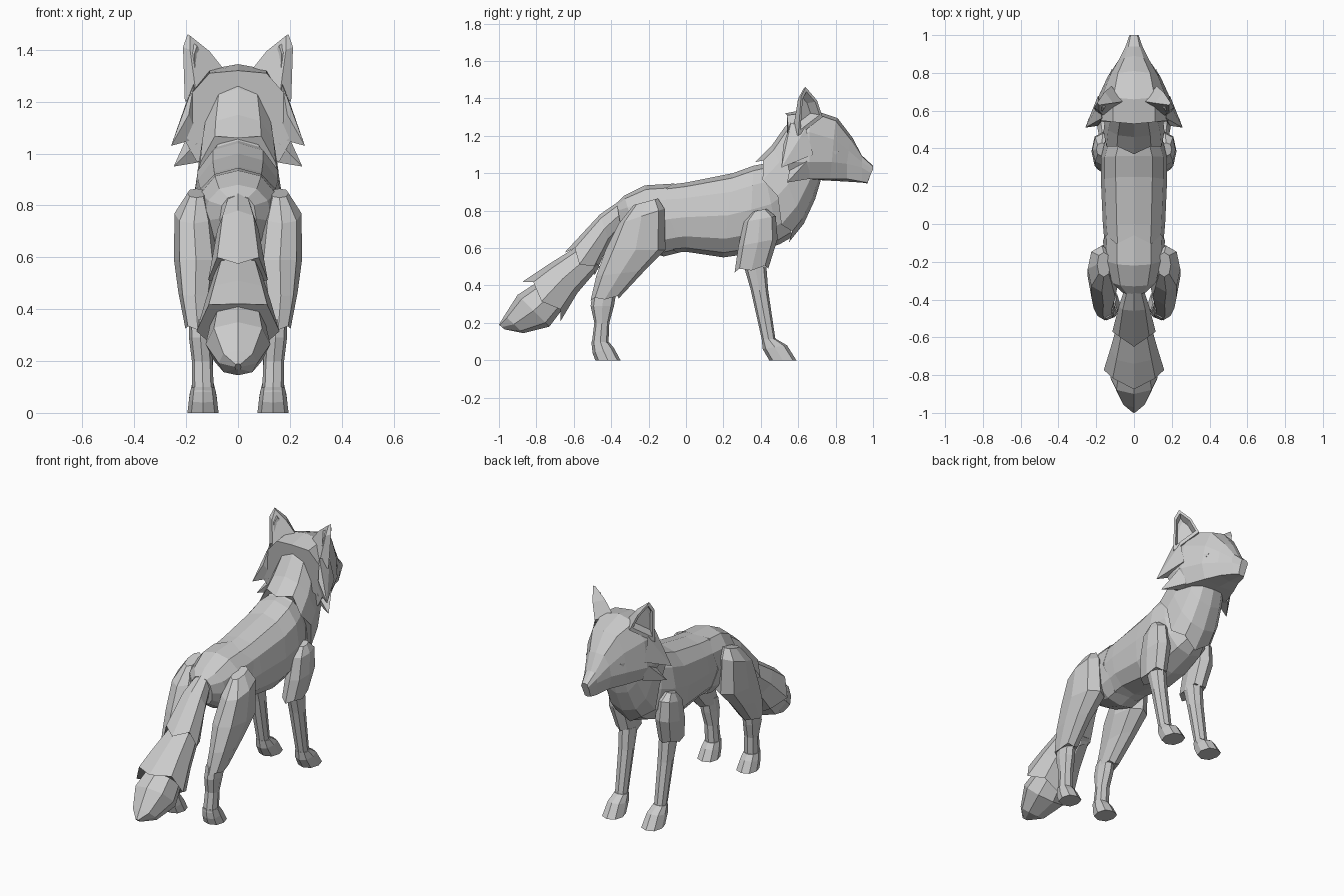
import bpy, bmesh
from math import sin, cos, pi, copysign
from mathutils import Vector


def finish(name, bm, mirror=False):
    bmesh.ops.recalc_face_normals(bm, faces=bm.faces[:])
    me = bpy.data.meshes.new(name)
    bm.to_mesh(me)
    bm.free()
    ob = bpy.data.objects.new(name, me)
    bpy.context.collection.objects.link(ob)
    if mirror:
        ob.modifiers.new("mirror", 'MIRROR')
    return ob


def loft(name, rings, mirror=False):
    """Skin a list of point rings and cap both ends."""
    bm = bmesh.new()
    vs = [[bm.verts.new(p) for p in r] for r in rings]
    for a, b in zip(vs, vs[1:]):
        n = len(a)
        for i in range(n):
            j = (i + 1) % n
            bm.faces.new((a[i], a[j], b[j], b[i]))
    bm.faces.new(vs[0])
    bm.faces.new(vs[-1])
    return finish(name, bm, mirror)


def limb(name, secs, x=None, n=8, power=0.85, jag=0):
    """Loft through sections (y0, z0, y1, z1, half width[, x centre])."""
    rings = []
    for s in secs:
        a, b = Vector((0, s[0], s[1])), Vector((0, s[2], s[3]))
        mid, half = (a + b) / 2, (a - b) / 2
        cx = s[5] if len(s) > 5 else 0
        ring = []
        for i in range(n):
            t = 2 * pi * i / n
            c, d = [copysign(abs(v) ** power, v) if abs(v) > 1e-6 else 0 for v in (cos(t), sin(t))]
            ring.append(mid + half * c + Vector((cx + s[4] * d, 0, 0)))
        rings.append(ring)
    if jag:  # ragged fur edge: pull every other end point back
        for i in range(1, n, 2):
            rings[-1][i] = rings[-1][i].lerp(rings[-2][i], jag)
    return loft(name, rings, x is not None)


def hull(name, pts):
    bm = bmesh.new()
    for p in pts:
        bm.verts.new(p)
    bmesh.ops.convex_hull(bm, input=bm.verts[:])
    return finish(name, bm, True)


# Trunk
limb("rump", [(-.37, .84, -.34, .66, .07), (-.33, .88, -.25, .60, .13),
              (-.22, .935, -.12, .555, .16), (-.06, .945, -.04, .575, .165)], n=12, jag=.3)
limb("torso", [(-.2, .925, -.12, .57, .15), (0, .95, 0, .58, .165), (.25, 1.0, .2, .55, .175),
               (.36, 1.04, .34, .57, .175), (.41, 1.05, .5, .62, .15), (.46, 1.1, .57, .66, .11)], n=12)
limb("neck", [(.59, 1.31, .72, .96, .12), (.53, 1.25, .69, .86, .135), (.46, 1.15, .63, .73, .155),
              (.37, 1.06, .55, .63, .165)], n=12, jag=.35)

# Head: half outlines from top to chin, mirrored into rings
half_rings = [
    [(0, .53, 1.32), (.11, .54, 1.31), (.19, .55, 1.22), (.21, .54, 1.06), (.16, .56, .97), (0, .62, .98)],
    [(0, .66, 1.345), (.11, .67, 1.325), (.175, .66, 1.22), (.195, .66, 1.06), (.15, .66, .97), (0, .68, .965)],
    [(0, .81, 1.295), (.085, .80, 1.28), (.125, .79, 1.18), (.14, .78, 1.06), (.11, .77, .97), (0, .77, .96)],
    [(0, .89, 1.19), (.05, .88, 1.18), (.08, .87, 1.12), (.085, .86, 1.05), (.07, .86, .97), (0, .86, .955)],
    [(0, .94, 1.095), (.03, .94, 1.09), (.045, .94, 1.06), (.045, .94, 1.03), (.04, .94, .955), (0, .94, .95)],
    [(0, 1.0, 1.04), (.018, 1.0, 1.035), (.024, 1.0, 1.02), (.024, .99, 1.0), (.02, .97, .95), (0, .97, .945)],
]
loft("head", [h + [(-x, y, z) for x, y, z in h[-2:0:-1]] for h in half_rings])
hull("upper_cheek_fur", [(.17, .56, 1.27), (.185, .64, 1.24), (.19, .68, 1.1), (.15, .57, 1.06),
                         (.19, .52, 1.15), (.258, .51, 1.03)])
hull("lower_cheek_fur", [(.19, .66, 1.08), (.15, .56, 1.05), (.13, .60, .97), (.16, .66, .97),
                         (.248, .54, .95)])
hull("eye", [(.118, .82, 1.12), (.15, .74, 1.12), (.125, .80, 1.10), (.1, .78, 1.11)])

# Ears: back shell, rim and hollow
rim = [Vector(p) for p in ((.205, .60, 1.2), (.212, .615, 1.41), (.195, .64, 1.46), (.155, .70, 1.39), (.12, .73, 1.3))]
back = [(.16, .57, 1.22), (.185, .60, 1.40), (.185, .63, 1.455), (.11, .64, 1.395), (.05, .65, 1.32)]
centre = sum(rim, Vector()) / 5
inner = [p.lerp(centre, .22) for p in rim]
deep = [p.lerp(centre, .4) + Vector((-.03, -.035, 0)) for p in rim]
loft("ear", [back, rim, inner, deep], True)

# Front legs
limb("front_upper_leg", [(.36, .795, .43, .81, .03, .17), (.31, .74, .48, .77, .055, .165),
                         (.28, .61, .49, .65, .065, .16), (.26, .47, .44, .49, .055, .145)], 1, jag=.12)
limb("front_lower_leg", [(.31, .5, .43, .5, .047, .138), (.345, .38, .44, .37, .044, .136),
                         (.41, .09, .48, .1, .036, .135)], 1)
limb("front_paw", [(.405, .11, .48, .115, .042, .135), (.41, .06, .54, .08, .052, .135),
                   (.445, 0, .59, 0, .06, .135)], 1)

# Hind legs
limb("thigh", [(-.28, .83, -.15, .865, .035, .16), (-.36, .73, -.115, .81, .075, .17),
               (-.43, .59, -.11, .59, .085, .162), (-.48, .45, -.22, .48, .065, .165),
               (-.51, .32, -.36, .33, .048, .155)], 1, jag=.1)
limb("hind_lower_leg", [(-.5, .36, -.37, .38, .042, .148), (-.51, .29, -.385, .29, .044, .145),
                        (-.49, .2, -.41, .2, .04, .138), (-.505, .08, -.415, .08, .042, .135)], 1)
limb("hind_paw", [(-.505, .1, -.41, .095, .046, .135), (-.5, .04, -.385, .065, .054, .135),
                  (-.485, 0, -.35, 0, .06, .135)], 1)

# Tail in three overlapping tufts
limb("tail_root", [(-.33, .87, -.3, .76, .04), (-.46, .78, -.41, .63, .08),
                   (-.65, .575, -.49, .45, .115)], jag=.2)
limb("tail_middle", [(-.58, .61, -.46, .5, .085), (-.74, .51, -.58, .36, .125),
                     (-.875, .42, -.67, .21, .16)], jag=.25)
limb("tail_tip", [(-.76, .44, -.64, .3, .1), (-.9, .35, -.73, .18, .125),
                  (-.97, .24, -.87, .145, .075), (-1, .19, -.97, .165, .012)])
